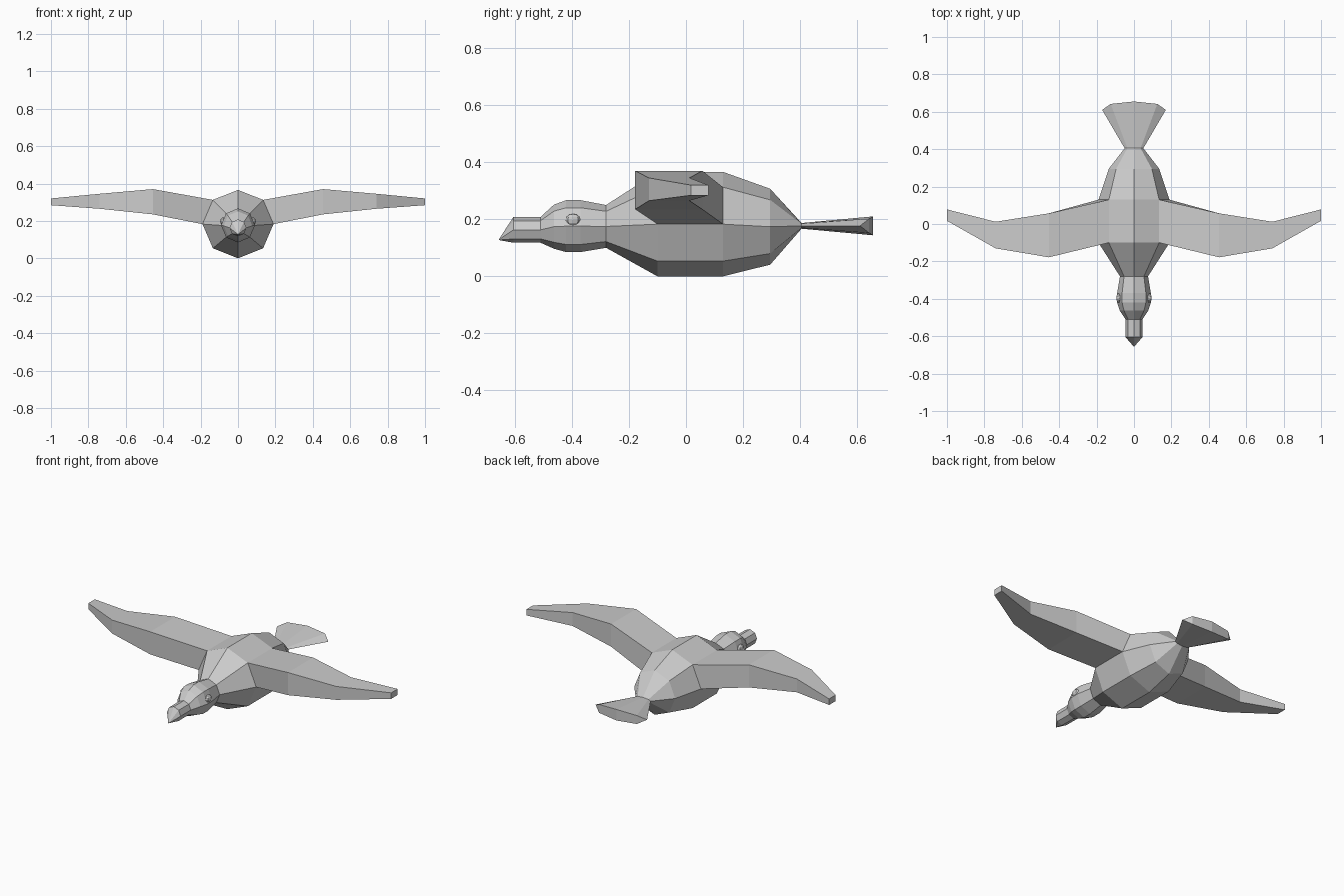
import bpy, bmesh
from math import sin, cos, pi

if "Cube" in bpy.data.objects:
    bpy.data.objects.remove(bpy.data.objects["Cube"])


def oval(y, cz, rx, rz):
    """Eight-sided ring across the y axis, first point on top."""
    return [(rx * sin(i * pi / 4), y, cz + rz * cos(i * pi / 4)) for i in range(8)]


def loft(name, rings, cap_start=True, cap_end=None, mirror=False):
    """Skin a list of equal rings; cap_end lists the faces closing the last ring."""
    bm = bmesh.new()
    rows = [[bm.verts.new(p) for p in ring] for ring in rings]
    n = len(rows[0])
    for a, b in zip(rows, rows[1:]):
        for i in range(n):
            j = (i + 1) % n
            bm.faces.new((a[i], a[j], b[j], b[i]))
    if cap_start:
        bm.faces.new(rows[0])
    for face in cap_end or [range(n)]:
        bm.faces.new([rows[-1][i] for i in face])
    bmesh.ops.recalc_face_normals(bm, faces=bm.faces)
    return finish(name, bm, mirror)


def finish(name, bm, mirror=False):
    me = bpy.data.meshes.new(name)
    bm.to_mesh(me)
    bm.free()
    ob = bpy.data.objects.new(name, me)
    bpy.context.collection.objects.link(ob)
    if mirror:
        ob.modifiers.new("mirror", 'MIRROR')
    return ob


# Body
loft("body", [
    oval(-0.28, 0.175, 0.075, 0.075),
    oval(-0.10, 0.183, 0.19, 0.183),
    oval(0.13, 0.183, 0.19, 0.183),
    oval(0.295, 0.174, 0.135, 0.133),
    oval(0.405, 0.177, 0.05, 0.01),
])

# Head
loft("head", [
    oval(-0.28, 0.175, 0.075, 0.075),
    oval(-0.37, 0.176, 0.09, 0.091),
    oval(-0.42, 0.176, 0.09, 0.091),
    oval(-0.463, 0.174, 0.076, 0.077),
    oval(-0.51, 0.163, 0.045, 0.045),
])

# Beak: straight tube ending in a low hooked point
bm_rings = [oval(-0.51, 0.163, 0.045, 0.045),
            oval(-0.605, 0.163, 0.045, 0.045),
            oval(-0.655, 0.129, 0.002, 0.002)]
loft("beak", bm_rings)

# Tail: flat neck widening to a fan with a curved end
fan = [(0, 0.655, 0.033), (0.125, 0.642, 0.025), (0.17, 0.61, 0)]
tail_end = ([(x, y, 0.177 + h) for x, y, h in fan]
            + [(x, y, 0.177 - h) for x, y, h in fan[1::-1]]
            + [(-x, y, 0.177 - h) for x, y, h in fan[1:]]
            + [(-fan[1][0], fan[1][1], 0.177 + fan[1][2])])
loft("tail", [oval(0.405, 0.177, 0.05, 0.01), tail_end],
     cap_end=[(0, 1, 3, 4), (1, 2, 3), (0, 4, 5, 7), (5, 6, 7)])


# Wings: four-cornered sections growing out of the body side
def section(x, y0, y1, z0, z1):
    return [(x, y0, z1), (x, y1, z1), (x, y1, z0), (x, y0, z0)]


k = 0.7071
root = [(0.19 * k, -0.10, 0.183 + 0.183 * k), (0.19 * k, 0.13, 0.183 + 0.183 * k),
        (0.19, 0.13, 0.183), (0.19, -0.10, 0.183)]
loft("wings", [
    root,
    section(0.455, -0.178, 0.057, 0.235, 0.37),
    section(0.74, -0.13, 0.012, 0.265, 0.345),
    section(1.0, 0.017, 0.078, 0.284, 0.32),
], cap_start=False, mirror=True)

# Eyes
bm = bmesh.new()
bmesh.ops.create_uvsphere(bm, u_segments=8, v_segments=6, radius=1)
bmesh.ops.scale(bm, vec=(0.014, 0.026, 0.021), verts=bm.verts)
bmesh.ops.translate(bm, vec=(0.081, -0.396, 0.198), verts=bm.verts)
finish("eyes", bm, mirror=True)
